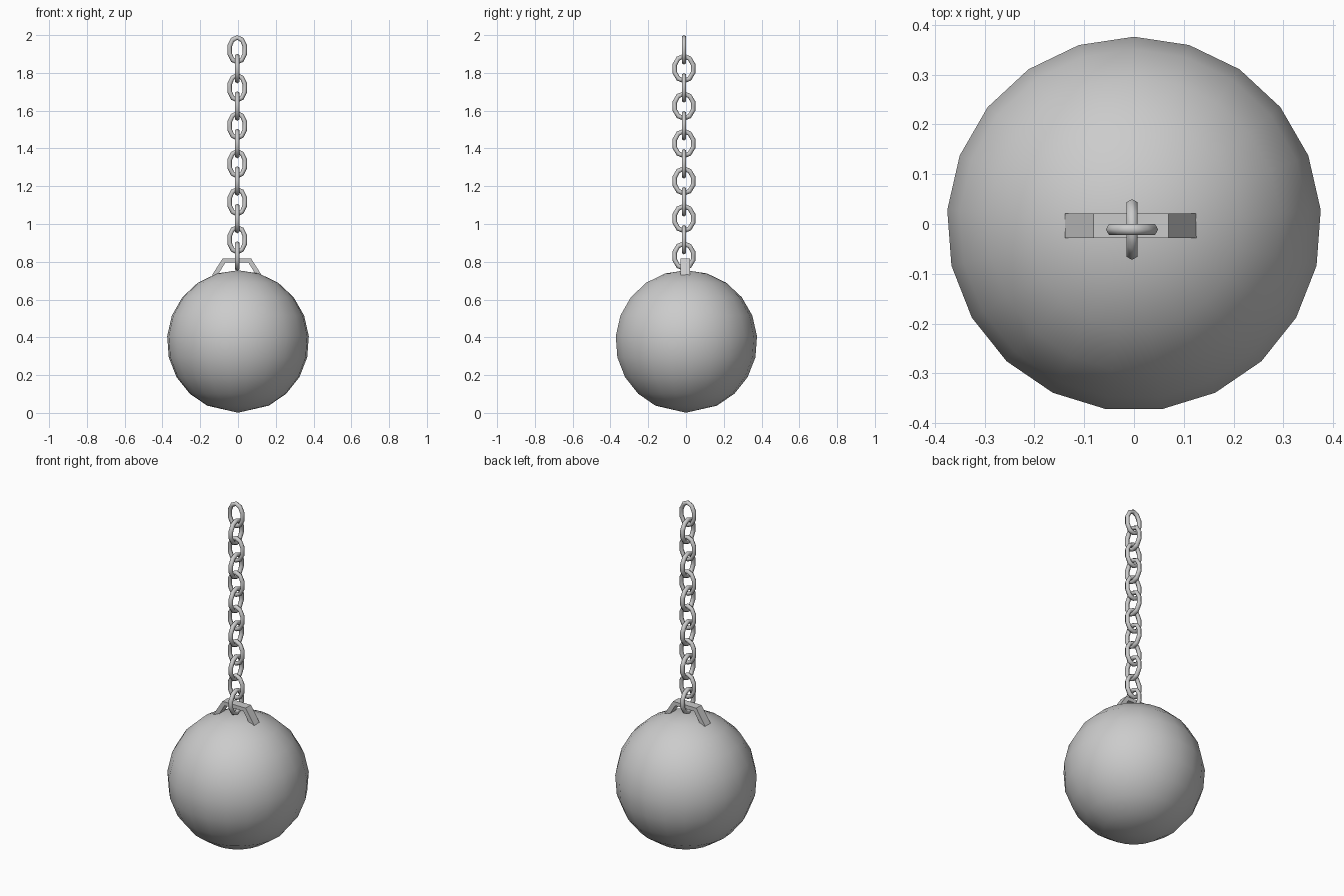
import bpy, bmesh
from math import sin, cos, pi

if "Cube" in bpy.data.objects:
    bpy.data.objects.remove(bpy.data.objects["Cube"])


def make_object(name, bm, smooth=None):
    bmesh.ops.recalc_face_normals(bm, faces=bm.faces)
    me = bpy.data.meshes.new(name)
    bm.to_mesh(me)
    bm.free()
    ob = bpy.data.objects.new(name, me)
    bpy.context.collection.objects.link(ob)
    if smooth is not None:
        bpy.ops.object.select_all(action='DESELECT')
        ob.select_set(True)
        bpy.context.view_layer.objects.active = ob
        bpy.ops.object.shade_smooth_by_angle(angle=smooth)
    return ob


# Heavy ball: 21 sided, bottom ring collapsed into the pole
R, CZ, N = 0.377, 0.378, 21
step = 2 * pi / N
bm = bmesh.new()
top = bm.verts.new((0, 0, CZ + R))
bottom = bm.verts.new((0, 0, CZ - R))
rings = []
for k in range(1, 10):
    r, z = R * sin(k * step), CZ + R * cos(k * step)
    rings.append([bm.verts.new((r * cos(pi / 2 + i * step), r * sin(pi / 2 + i * step), z))
                  for i in range(N)])
for i in range(N):
    j = (i + 1) % N
    bm.faces.new((top, rings[0][i], rings[0][j]))
    bm.faces.new((bottom, rings[-1][j], rings[-1][i]))
    for a, b in zip(rings, rings[1:]):
        bm.faces.new((a[i], b[i], b[j], a[j]))
make_object("ball", bm, 0.8)

# Strap handle on top of the ball
outer = [(-0.139, 0.727), (-0.081, 0.818), (0.069, 0.818), (0.127, 0.727)]
inner = [(-0.112, 0.722), (-0.067, 0.796), (0.055, 0.796), (0.100, 0.722)]
bm = bmesh.new()
rows = [[bm.verts.new((x, y, z)) for x, z in pts]
        for pts, y in ((outer, -0.028), (outer, 0.021), (inner, 0.021), (inner, -0.028))]
for a, b in zip(rows, rows[1:] + rows[:1]):
    for i in range(3):
        bm.faces.new((a[i], a[i + 1], b[i + 1], b[i]))
for e in (0, 3):
    bm.faces.new([row[e] for row in rows])
make_object("strap_handle", bm)


# Chain links: alternating oval rings
def link(name, z, half_width, half_height, across_y):
    segs, sides, t = 10, 6, 0.0125
    bm = bmesh.new()
    loops = []
    for i in range(segs):
        a = 2 * pi * i / segs + pi / 2
        loop = []
        for k in range(sides):
            b = 2 * pi * k / sides
            u = (half_width - t + t * cos(b)) * cos(a)
            v = (half_height - t + t * cos(b)) * sin(a)
            w = t * sin(b)
            x, y = (w, u) if across_y else (u, w)
            loop.append(bm.verts.new((x - 0.004, y - 0.011, z + v)))
        loops.append(loop)
    for i in range(segs):
        p, q = loops[i], loops[(i + 1) % segs]
        for k in range(sides):
            m = (k + 1) % sides
            bm.faces.new((p[k], q[k], q[m], p[m]))
    make_object(name, bm, 1.1)


for n in range(6):
    link(f"chain_link_front_{n + 1}", 1.922 - 0.201 * n, 0.055, 0.078, False)
    link(f"chain_link_side_{n + 1}", 1.823 - 0.1985 * n, 0.064, 0.078, True)
